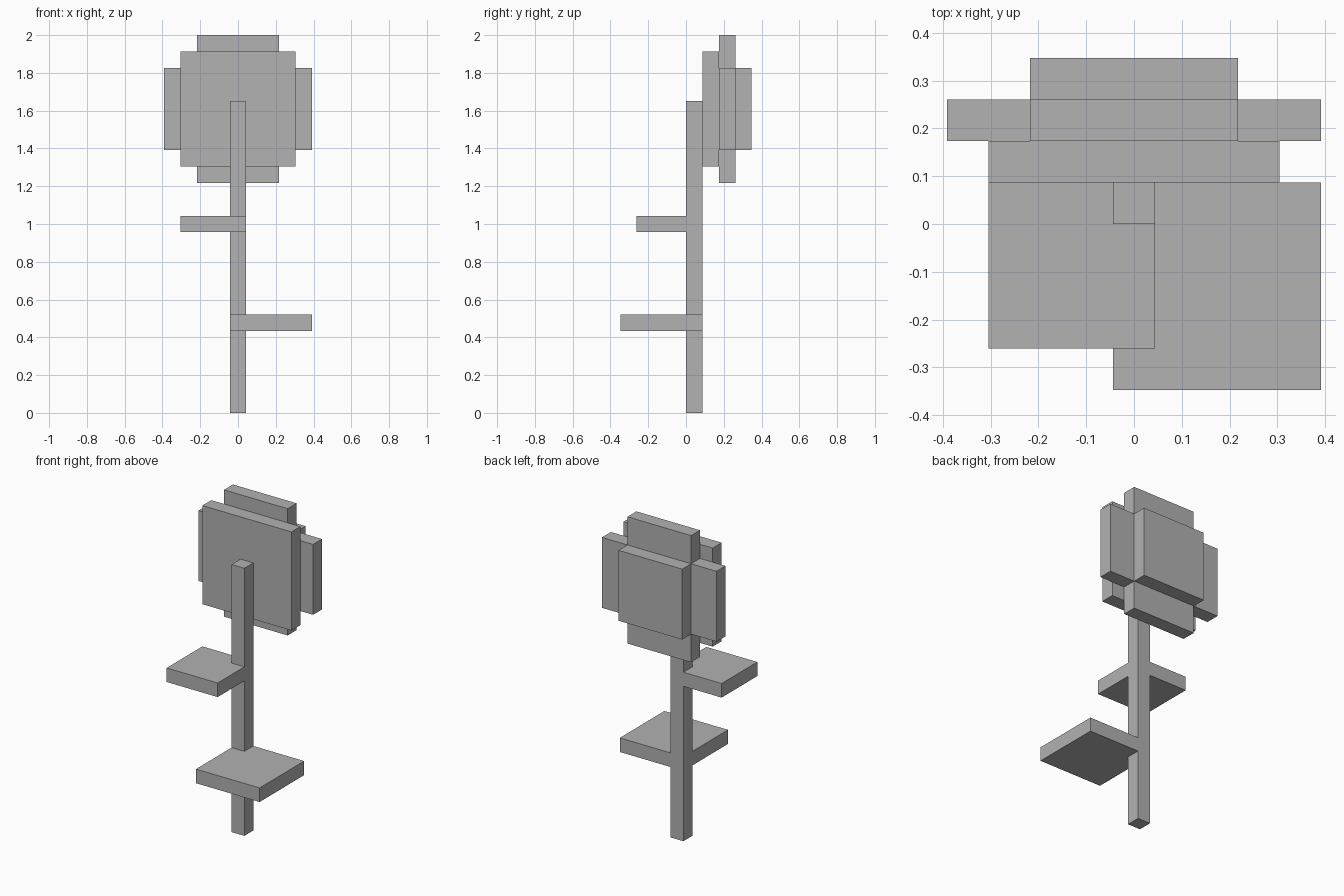
import bpy
import bmesh

cube = bpy.data.objects.get("Cube")
if cube:
    bpy.data.objects.remove(cube, do_unlink=True)

U = 2 / 23  # one block

grey = bpy.data.materials.new("plain_grey")
grey.use_nodes = True
colour = (0.445, 0.445, 0.445, 1)
grey.diffuse_color = colour
grey.node_tree.nodes["Principled BSDF"].inputs["Base Color"].default_value = colour


def slab(name, outline, low, high):
    """Extrude a plan outline, in blocks, from height low to high."""
    bm = bmesh.new()
    base = bm.faces.new([bm.verts.new((x * U, y * U, low * U)) for x, y in outline])
    top = bmesh.ops.extrude_face_region(bm, geom=[base])["geom"]
    verts = [v for v in top if isinstance(v, bmesh.types.BMVert)]
    bmesh.ops.translate(bm, verts=verts, vec=(0, 0, (high - low) * U))
    bmesh.ops.recalc_face_normals(bm, faces=bm.faces)
    mesh = bpy.data.meshes.new(name)
    bm.to_mesh(mesh)
    bm.free()
    mesh.materials.append(grey)
    obj = bpy.data.objects.new(name, mesh)
    bpy.context.collection.objects.link(obj)
    return obj


def box(name, xs, ys, zs):
    (a, b), (c, d) = xs, ys
    return slab(name, [(a, c), (b, c), (b, d), (a, d)], *zs)


def leaf(name, side, reach, depth, low):
    """Flat leaf notched around the stem, spreading to one side."""
    s = side
    outline = [(s * reach, -depth), (-s * 0.5, -depth), (-s * 0.5, 0),
               (s * 0.5, 0), (s * 0.5, 1), (s * reach, 1)]
    return slab(name, outline, low, low + 1)


# Stem and leaves
box("stem", (-0.5, 0.5), (0, 1), (0, 19))
leaf("lower_left_leaf", 1, 4.5, 4, 5)
leaf("upper_right_leaf", -1, 3.5, 3, 11)

# Flower head: front disc, middle cross and back
box("flower_front", (-3.5, 3.5), (1, 2), (15, 22))
box("flower_middle", (-2.5, 2.5), (2, 3), (14, 23))
for side, name in ((1, "left_petal"), (-1, "right_petal")):
    box(name, sorted((side * 2.5, side * 4.5)), (2, 3), (16, 21))
box("flower_back", (-2.5, 2.5), (3, 4), (16, 21))
